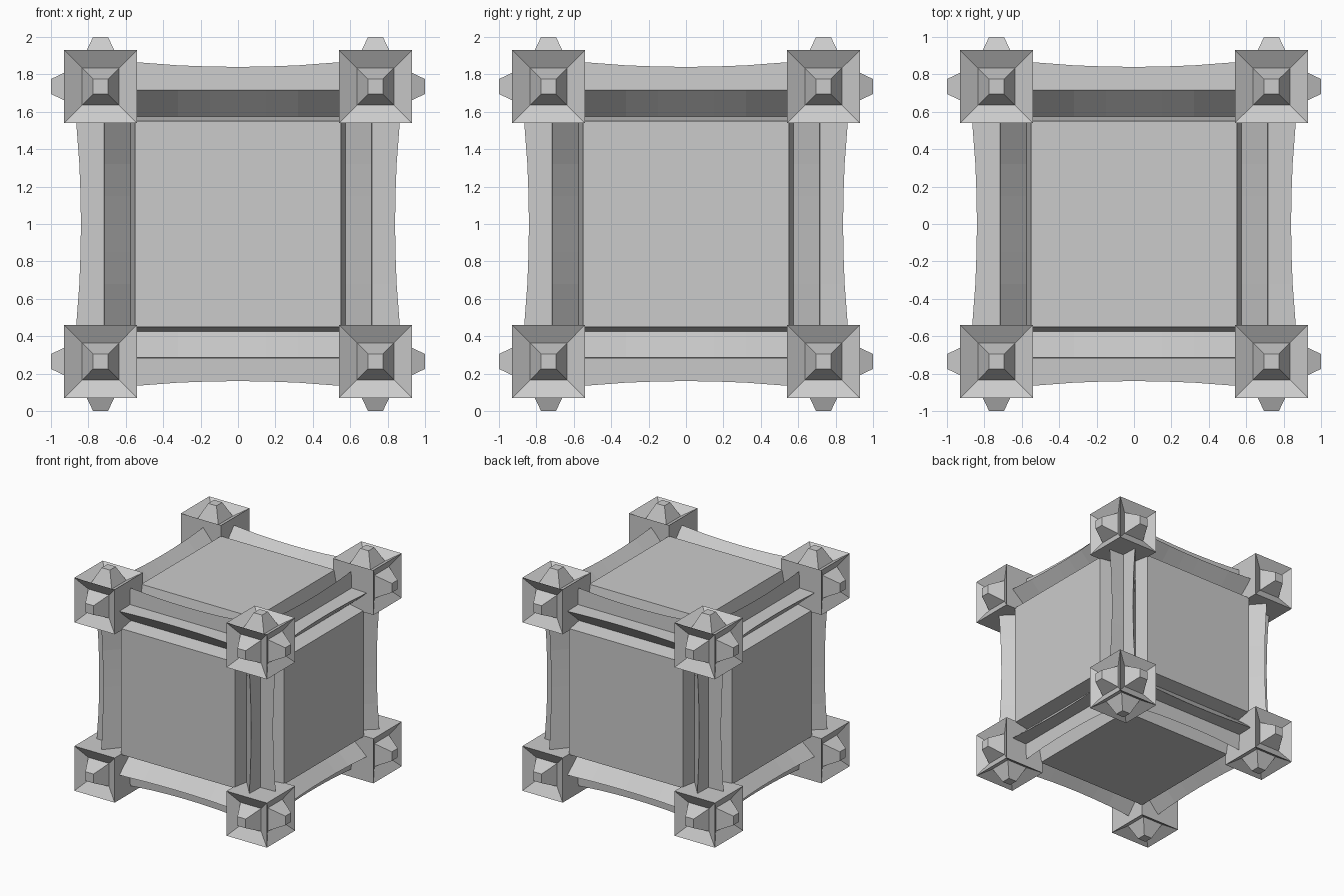
import bpy, bmesh
from itertools import product
from mathutils import Vector

if "Cube" in bpy.data.objects:
    bpy.data.objects.remove(bpy.data.objects["Cube"])

CENTRE = Vector((0, 0, 1))


def finish(bm, name):
    bmesh.ops.recalc_face_normals(bm, faces=bm.faces)
    mesh = bpy.data.meshes.new(name)
    bm.to_mesh(mesh)
    bm.free()
    obj = bpy.data.objects.new(name, mesh)
    obj.location = CENTRE
    bpy.context.collection.objects.link(obj)


def loft(name, rings):
    """Skin a list of closed rings and cap both ends."""
    bm = bmesh.new()
    vs = [[bm.verts.new(p) for p in ring] for ring in rings]
    n = len(vs[0])
    for a, b in zip(vs, vs[1:]):
        for i in range(n):
            j = (i + 1) % n
            bm.faces.new((a[i], a[j], b[j], b[i]))
    bm.faces.new(vs[0])
    bm.faces.new(vs[-1])
    finish(bm, name)


def on_axis(axis, along, a, b):
    """Place 'along' on the given axis, a and b on the following two."""
    p = [0, 0, 0]
    p[axis], p[(axis + 1) % 3], p[(axis + 2) % 3] = along, a, b
    return p


# Inner core behind the panels and beams
bm = bmesh.new()
bmesh.ops.create_cube(bm, size=1.38)
finish(bm, "core")

# Raised, slightly tapered panel on each of the six sides
for axis, s in product(range(3), (-1, 1)):
    rings = []
    for height, half in ((0.6, 0.575), (0.70, 0.575), (0.83, 0.55)):
        rings.append([on_axis(axis, s * height, half * u, half * v)
                      for u, v in ((-1, -1), (1, -1), (1, 1), (-1, 1))])
    loft("panel", rings)

# Twelve edge beams: two ridges bowing inwards at mid length, notch between
for axis, sa, sb in product(range(3), (-1, 1), (-1, 1)):
    rings = []
    for t in (-0.62, -0.32, -0.15, 0, 0.15, 0.32, 0.62):
        r = 0.84 + 0.08 * t * t
        section = ((0.57, 0.70), (0.715, r), (0.72, 0.72),
                   (r, 0.715), (0.70, 0.57), (0.57, 0.57))
        rings.append([on_axis(axis, t, sa * a, sb * b) for a, b in section])
    loft("edge_beam", rings)

# Eight corner blocks, outer faces sunk with a tapered stud in each
for signs in product((-1, 1), repeat=3):
    bm = bmesh.new()
    bmesh.ops.create_cube(bm, size=0.39)
    bm.normal_update()
    outer = [f for f in bm.faces if sum(f.normal) > 0.5]
    for thickness, depth in ((0.095, -0.057), (0.06, 0.127)):
        bmesh.ops.inset_individual(bm, faces=outer, thickness=thickness,
                                   depth=depth, use_even_offset=True)
        bm.normal_update()
    for v in bm.verts:
        v.co = Vector([s * (c + 0.735) for s, c in zip(signs, v.co)])
    finish(bm, "corner_block")
